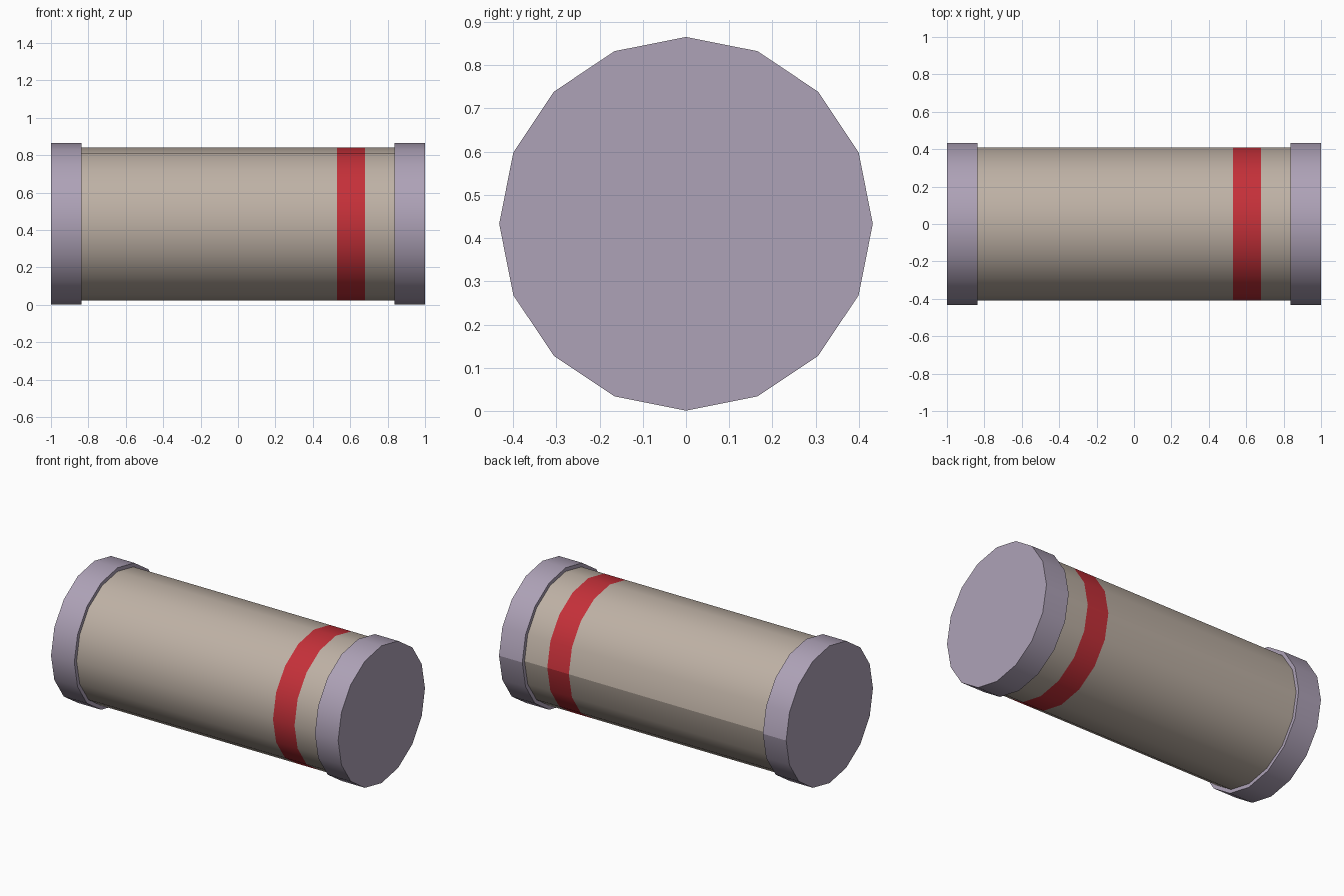
import bpy
import bmesh
import math

cube = bpy.data.objects.get("Cube")
if cube:
    bpy.data.objects.remove(cube, do_unlink=True)

SIDES = 16
AXIS_Z = 0.433
CAP_R, BODY_R = 0.432, 0.409
BAND = (0.53, 0.68)


def material(name, rgb):
    mat = bpy.data.materials.new(name)
    mat.use_nodes = True
    mat.diffuse_color = (*rgb, 1)
    mat.node_tree.nodes["Principled BSDF"].inputs["Base Color"].default_value = (*rgb, 1)
    return mat


lavender = material("lavender grey", (0.423, 0.361, 0.474))
beige = material("warm beige", (0.515, 0.440, 0.376))
red = material("red", (0.558, 0.030, 0.041))


def drum(name, stations, radius, mats, band=None):
    """Closed 16-sided drum along x with a ring of vertices at each station."""
    bm = bmesh.new()
    rings = []
    for x in stations:
        angles = [2 * math.pi * i / SIDES for i in range(SIDES)]
        rings.append([bm.verts.new((x, radius * math.cos(a), radius * math.sin(a)))
                      for a in angles])
    # Smooth side walls, with the band strip in the second colour
    for k in range(len(rings) - 1):
        a, b = rings[k], rings[k + 1]
        mid = (stations[k] + stations[k + 1]) / 2
        for i in range(SIDES):
            j = (i + 1) % SIDES
            face = bm.faces.new((a[i], a[j], b[j], b[i]))
            face.smooth = True
            if band and band[0] < mid < band[1]:
                face.material_index = 1
        # Hard seam along the back
        bm.edges.get((a[0], b[0])).smooth = False
    # Flat ends with sharp rims
    for ring in (rings[0], rings[-1]):
        end = bm.faces.new(ring)
        for edge in end.edges:
            edge.smooth = False
    bmesh.ops.recalc_face_normals(bm, faces=bm.faces[:])
    mesh = bpy.data.meshes.new(name)
    bm.to_mesh(mesh)
    bm.free()
    for mat in mats:
        mesh.materials.append(mat)
    obj = bpy.data.objects.new(name, mesh)
    obj.location.z = AXIS_Z
    bpy.context.collection.objects.link(obj)
    return obj


# Canister body with its painted band
drum("body", (-0.86, *BAND, 0.86), BODY_R, (beige, red), BAND)

# End caps
drum("left_cap", (0.838, 1.0), CAP_R, (lavender,))
drum("right_cap", (-1.0, -0.838), CAP_R, (lavender,))
